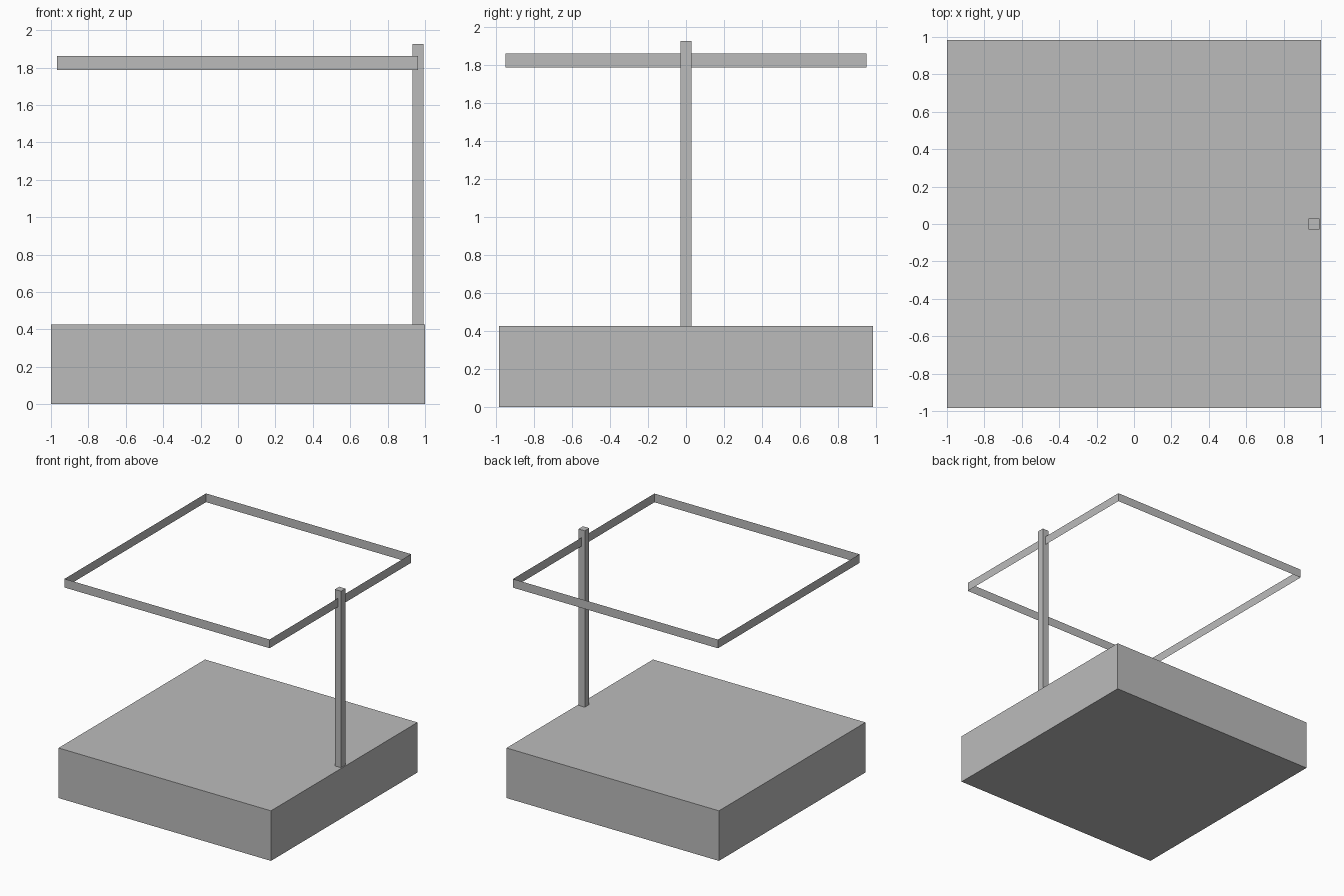
import bpy

if "Cube" in bpy.data.objects:
    bpy.data.objects.remove(bpy.data.objects["Cube"])

# Single flat grey for the whole model
grey = bpy.data.materials.new("plain_grey")
grey.diffuse_color = (0.5, 0.5, 0.5, 1.0)
grey.use_nodes = True
grey.node_tree.nodes["Principled BSDF"].inputs["Base Color"].default_value = grey.diffuse_color

BOX_FACES = [(0, 3, 2, 1), (4, 5, 6, 7)]
SIDE_FACES = [(i, (i + 1) % 4, 4 + (i + 1) % 4, 4 + i) for i in range(4)]


def block(name, x, y, z, capped=True):
    """Box between (min, max) ranges; uncapped gives an open, paper-thin band."""
    ring = [(x[0], y[0]), (x[1], y[0]), (x[1], y[1]), (x[0], y[1])]
    verts = [(px, py, pz) for pz in z for px, py in ring]
    mesh = bpy.data.meshes.new(name)
    mesh.from_pydata(verts, [], SIDE_FACES + (BOX_FACES if capped else []))
    mesh.materials.append(grey)
    obj = bpy.data.objects.new(name, mesh)
    bpy.context.collection.objects.link(obj)
    return obj


# Solid slab on the ground
block("base", (-1.0, 1.0), (-0.985, 0.985), (0.0, 0.426))

# Square post at the middle of the right edge
block("post", (0.932, 0.991), (-0.03, 0.03), (0.426, 1.927))

# Thin open band hung from the post
block("top_band", (-0.967, 0.963), (-0.951, 0.951), (1.787, 1.861), capped=False)
